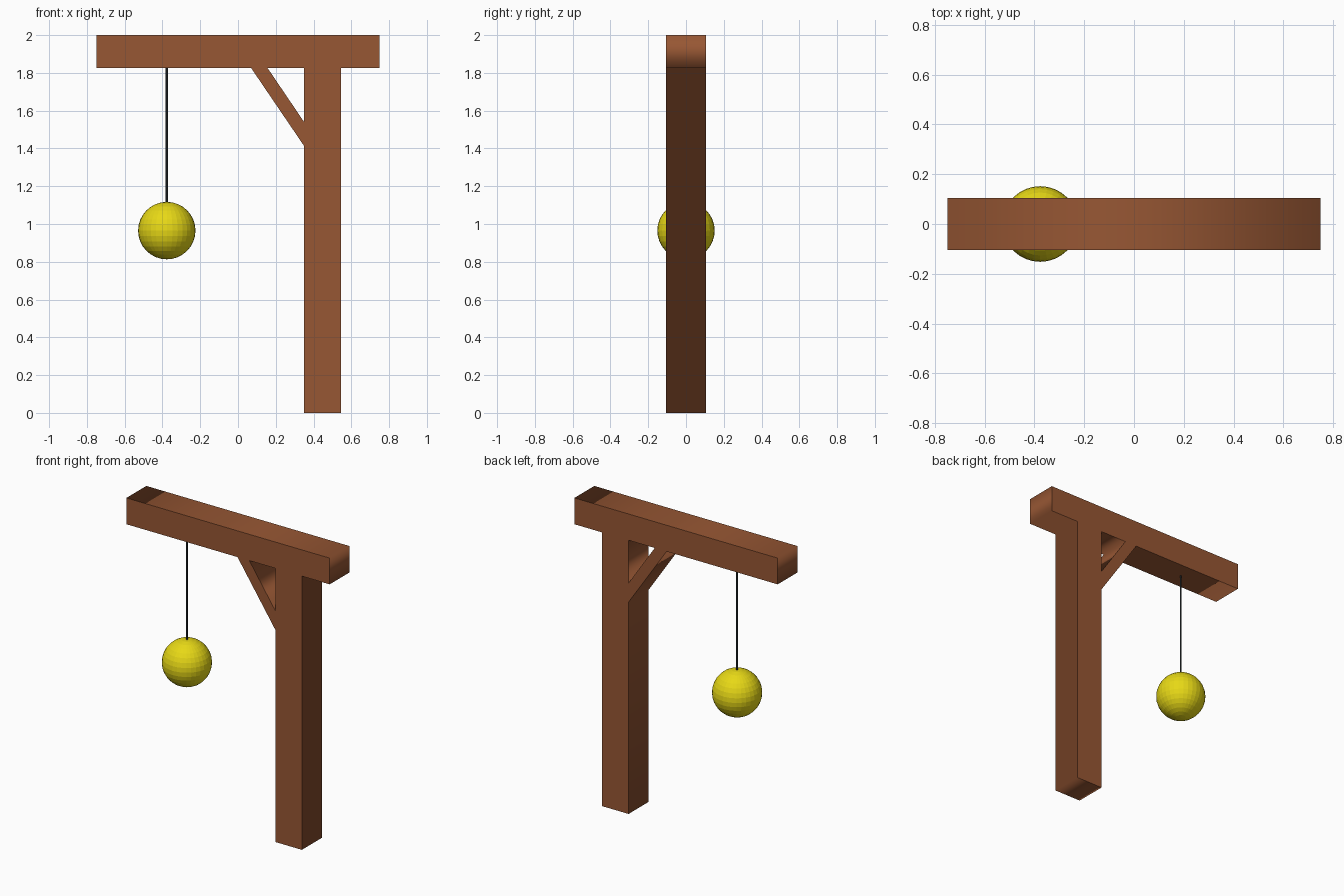
import bpy
from math import radians

if "Cube" in bpy.data.objects:
    bpy.data.objects.remove(bpy.data.objects["Cube"])

BALL_X, BALL_Z, BALL_R = -0.377, 0.965, 0.152
BEAM_BOTTOM = 1.825
DEPTH = 0.21


def paint(obj, name, rgb):
    mat = bpy.data.materials.new(name)
    mat.diffuse_color = (*rgb, 1)
    mat.use_nodes = True
    mat.node_tree.nodes["Principled BSDF"].inputs["Base Color"].default_value = mat.diffuse_color
    obj.data.materials.append(mat)


def outline(curve, points):
    spline = curve.splines.new('POLY')
    spline.points.add(len(points) - 1)
    for p, (x, z) in zip(spline.points, points):
        p.co = (x, z, 0, 1)
    spline.use_cyclic_u = True


# Timber frame: post, beam and diagonal brace as one extruded profile
curve = bpy.data.curves.new("timber_frame", 'CURVE')
curve.dimensions = '2D'
curve.fill_mode = 'BOTH'
curve.extrude = DEPTH / 2
outline(curve, [(-0.75, 2), (-0.75, BEAM_BOTTOM), (0.07, BEAM_BOTTOM),
                (0.35, 1.413), (0.35, 0), (0.545, 0),
                (0.545, BEAM_BOTTOM), (0.75, BEAM_BOTTOM), (0.75, 2)])
# Triangular opening behind the brace
outline(curve, [(0.157, BEAM_BOTTOM), (0.35, BEAM_BOTTOM), (0.35, 1.54)])
frame = bpy.data.objects.new("timber_frame", curve)
bpy.context.collection.objects.link(frame)
frame.rotation_euler.x = radians(90)
paint(frame, "wood", (0.31, 0.095, 0.034))
bpy.ops.object.select_all(action='DESELECT')
frame.select_set(True)
bpy.context.view_layer.objects.active = frame
bpy.ops.object.convert(target='MESH')

# Hanging rope from the beam to the top of the ball
rope_bottom = BALL_Z + BALL_R - 0.01
rope_top = BEAM_BOTTOM + 0.005
bpy.ops.mesh.primitive_cylinder_add(
    vertices=12, radius=0.006, depth=rope_top - rope_bottom,
    location=(BALL_X, 0, (rope_top + rope_bottom) / 2))
rope = bpy.context.object
rope.name = "rope"
paint(rope, "dark_rope", (0.012, 0.016, 0.018))

# Faceted ball
bpy.ops.mesh.primitive_uv_sphere_add(
    segments=32, ring_count=16, radius=BALL_R, location=(BALL_X, 0, BALL_Z))
ball = bpy.context.object
ball.name = "ball"
paint(ball, "yellow", (0.8, 0.69, 0.008))
